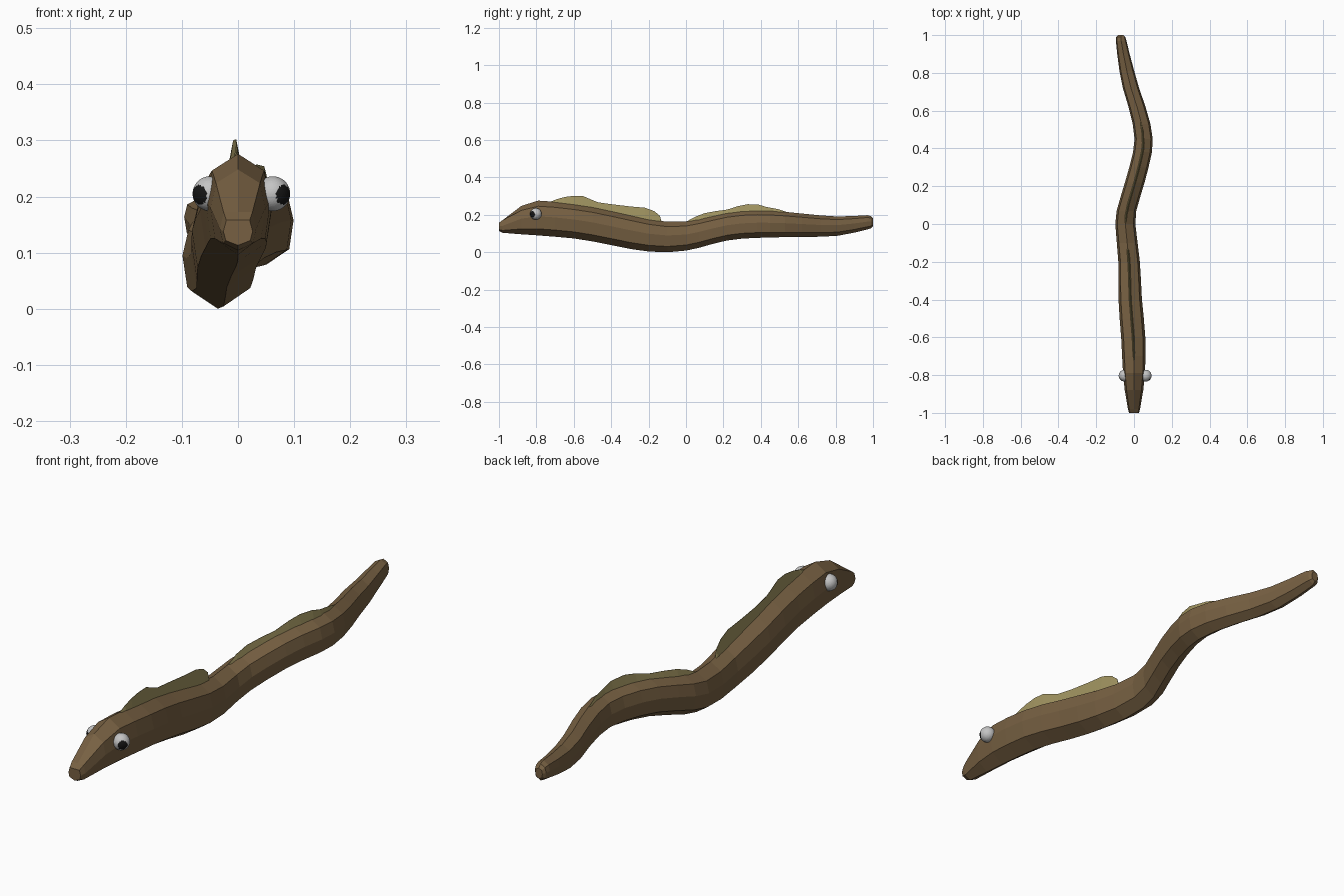
import bpy, bmesh, math
from mathutils import Vector


def material(name, rgb):
    m = bpy.data.materials.new(name)
    m.diffuse_color = (*rgb, 1)
    return m


brown = material("brown skin", (0.185, 0.118, 0.055))
olive = material("olive fin", (0.36, 0.30, 0.12))
white = material("eye grey", (0.55, 0.55, 0.55))
black = material("pupil black", (0.008, 0.008, 0.008))


def finish(name, bm, mats):
    bmesh.ops.recalc_face_normals(bm, faces=bm.faces)
    me = bpy.data.meshes.new(name)
    bm.to_mesh(me)
    bm.free()
    for m in mats:
        me.materials.append(m)
    ob = bpy.data.objects.new(name, me)
    bpy.context.collection.objects.link(ob)
    return ob


def loft(name, rings, mat):
    bm = bmesh.new()
    loops = [[bm.verts.new(p) for p in r] for r in rings]
    n = len(loops[0])
    for a, b in zip(loops, loops[1:]):
        for i in range(n):
            j = (i + 1) % n
            bm.faces.new((a[i], a[j], b[j], b[i]))
    bm.faces.new(loops[0])
    bm.faces.new(loops[-1])
    return finish(name, bm, [mat])


# Body stations: y, centre x, half width, bottom z, top z
ST = [
    (-1.00, 0.000, 0.026, 0.113, 0.158),
    (-0.98, 0.000, 0.032, 0.104, 0.172),
    (-0.88, 0.000, 0.049, 0.096, 0.248),
    (-0.79, 0.000, 0.058, 0.090, 0.276),
    (-0.70, -0.001, 0.062, 0.083, 0.270),
    (-0.60, -0.004, 0.064, 0.074, 0.258),
    (-0.50, -0.012, 0.064, 0.058, 0.243),
    (-0.40, -0.020, 0.062, 0.038, 0.222),
    (-0.30, -0.023, 0.060, 0.018, 0.200),
    (-0.20, -0.026, 0.057, 0.004, 0.177),
    (-0.10, -0.036, 0.055, 0.000, 0.163),
    (0.00, -0.046, 0.053, 0.009, 0.165),
    (0.07, -0.040, 0.052, 0.024, 0.178),
    (0.14, -0.020, 0.052, 0.044, 0.194),
    (0.22, 0.004, 0.052, 0.063, 0.211),
    (0.30, 0.026, 0.051, 0.073, 0.221),
    (0.38, 0.045, 0.050, 0.077, 0.224),
    (0.45, 0.051, 0.048, 0.079, 0.222),
    (0.53, 0.040, 0.047, 0.081, 0.216),
    (0.62, 0.016, 0.045, 0.082, 0.207),
    (0.72, -0.016, 0.043, 0.083, 0.197),
    (0.81, -0.038, 0.039, 0.088, 0.191),
    (0.90, -0.056, 0.033, 0.105, 0.194),
    (0.97, -0.068, 0.028, 0.122, 0.198),
    (0.99, -0.070, 0.024, 0.128, 0.193),
    (1.00, -0.070, 0.015, 0.138, 0.180),
]
SECTION = [(0, 1), (0.8, 0.68), (1, 0.1), (0.84, -0.62),
           (0, -1), (-0.84, -0.62), (-1, 0.1), (-0.8, 0.68)]


def ring(s):
    y, x, w, lo, hi = s
    mid, h = (lo + hi) / 2, (hi - lo) / 2
    pts = [[x + w * a, y, mid + h * b] for a, b in SECTION]
    if y < -0.95:  # blunt, flat-topped snout
        for i in (1, 7):
            pts[i][2] = hi
    return pts


loft("body", [ring(s) for s in ST], brown)


def spine(y):
    """Centre x and top z of the body at y."""
    for a, b in zip(ST, ST[1:]):
        if a[0] <= y <= b[0]:
            t = (y - a[0]) / (b[0] - a[0])
            return a[1] + t * (b[1] - a[1]), a[4] + t * (b[4] - a[4])


# Back fins: thin wedges following the spine, outline as y, z
def fin(name, outline):
    rings = []
    for y, z in outline:
        x, top = spine(y)
        rings.append([(x - 0.007, y, top - 0.012), (x + 0.007, y, top - 0.012),
                      (x + 0.0007, y, max(z, top - 0.006)),
                      (x - 0.0007, y, max(z, top - 0.006))])
    loft(name, rings, olive)


fin("front_back_fin", [(-0.73, 0.268), (-0.69, 0.284), (-0.65, 0.295), (-0.60, 0.302),
                       (-0.55, 0.300), (-0.50, 0.279), (-0.47, 0.267), (-0.40, 0.257),
                       (-0.30, 0.245), (-0.22, 0.238), (-0.17, 0.220), (-0.14, 0.195),
                       (-0.13, 0.160)])
fin("rear_back_fin", [(0.0, 0.163), (0.05, 0.190), (0.10, 0.209), (0.16, 0.220),
                      (0.22, 0.228), (0.28, 0.247), (0.33, 0.257), (0.39, 0.254),
                      (0.43, 0.242), (0.49, 0.231), (0.55, 0.212)])

# Eyes: round balls whose forward-outward faces form the pupil
for side, label, cx in ((1, "right", 0.062), (-1, "left", -0.050)):
    bm = bmesh.new()
    bmesh.ops.create_icosphere(bm, subdivisions=4, radius=0.031)
    look = Vector((side * 0.72, -0.69, -0.08)).normalized()
    for f in bm.faces:
        f.material_index = int(f.calc_center_median().normalized().dot(look) > 0.82)
    bmesh.ops.translate(bm, verts=bm.verts, vec=(cx, -0.803, 0.205))
    finish(label + "_eye", bm, [white, black])
